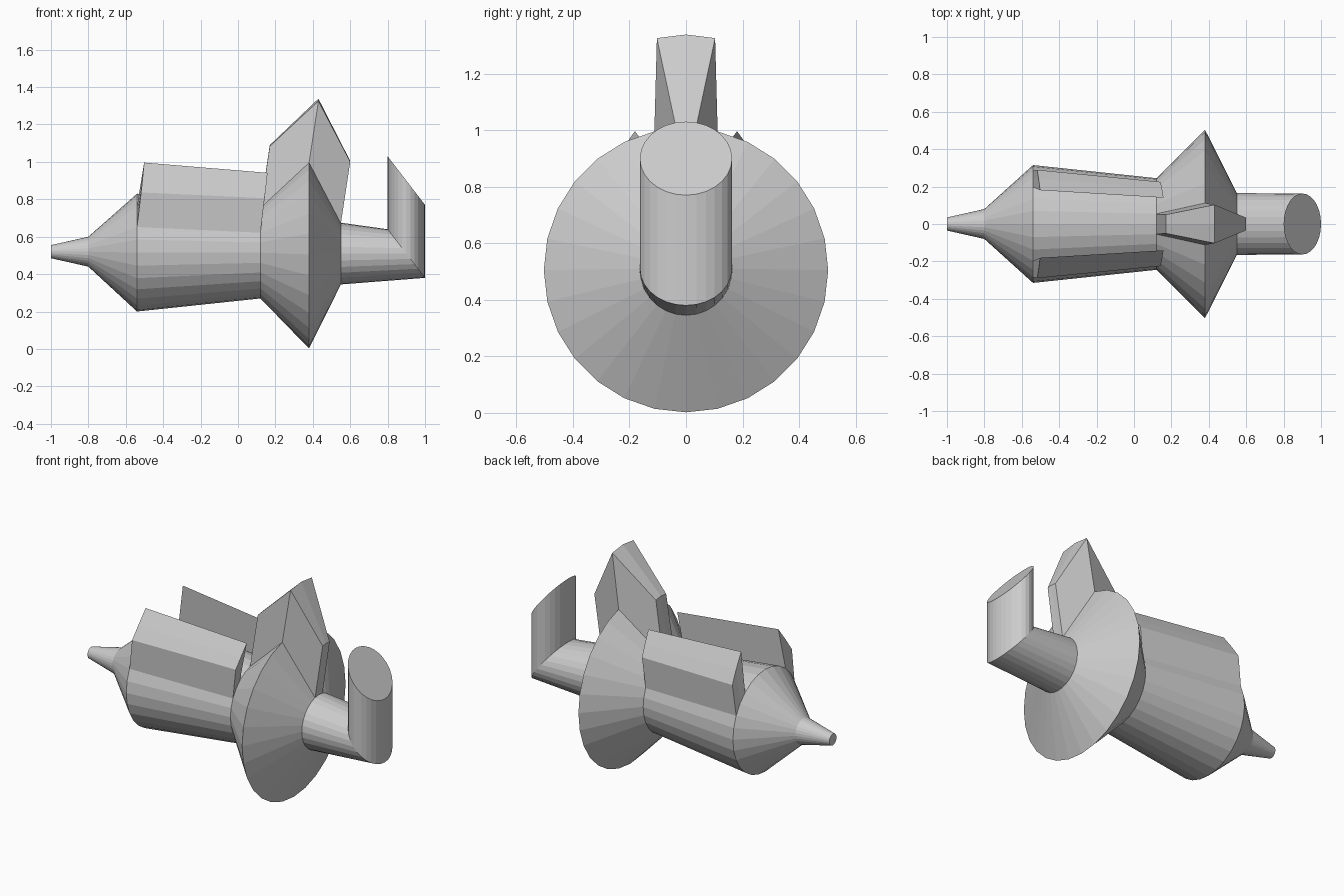
import bpy, bmesh
from math import sin, cos, pi

if "Cube" in bpy.data.objects:
    bpy.data.objects.remove(bpy.data.objects["Cube"])

N = 28
# straight body stations: (x, radius, centre height)
STATIONS = [(-1, .035, .52), (-.8, .08, .52), (-.54, .315, .515),
            (.12, .245, .515), (.38, .503, .505), (.55, .165, .51)]
bm = bmesh.new()


def ring(f):
    return [bm.verts.new(f(2 * pi * k / N)) for k in range(N)]


rings = [ring(lambda a, x=x, r=r, c=c: (x, r * sin(a), c + r * cos(a)))
         for x, r, c in STATIONS]
# mitred elbow and upright pipe end
for z in (.51, .90):
    rings.append(ring(lambda a: (.9 - .1 * cos(a), .163 * sin(a), z + .13 * cos(a))))

skin = {}
for i in range(len(rings) - 1):
    for k in range(N):
        j = (k + 1) % N
        skin[i, k] = bm.faces.new((rings[i][k], rings[i][j],
                                   rings[i + 1][j], rings[i + 1][k]))
bm.faces.new(rings[0])
bm.faces.new(rings[-1])


def raise_patch(rows, cols, move):
    """Pull a patch of skin faces upward; move(point, column) gives the new point."""
    top = {(i, k): bm.verts.new(move(rings[i][k % N].co, k))
           for i in range(rows[0], rows[1] + 1) for k in range(cols[0], cols[1] + 1)}
    base = lambda i, k: rings[i][k % N]
    for i in range(*rows):
        for k in range(*cols):
            bm.faces.new((top[i, k], top[i, k + 1], top[i + 1, k + 1], top[i + 1, k]))
        for k in cols:
            bm.faces.new((base(i, k), base(i + 1, k), top[i + 1, k], top[i, k]))
    for i in rows:
        for k in range(*cols):
            bm.faces.new((base(i, k), base(i, k + 1), top[i, k + 1], top[i, k]))
    bmesh.ops.delete(bm, geom=[skin[i, k % N] for i in range(*rows)
                               for k in range(*cols)], context='FACES')


# central fin
raise_patch((3, 5), (-1, 1), lambda p, k: (p.x + .05, p.y * .92, p.z + .33))

# two shoulder blocks
LIFT = {3: (.038, .92, .235), 4: (.03, .98, .2), 5: (.022, 1.02, .185)}


def shoulder(p, k):
    dx, sy, dz = LIFT[abs(k)]
    return (p.x + dx, p.y * sy, p.z + dz)


raise_patch((2, 3), (3, 5), shoulder)
raise_patch((2, 3), (-5, -3), shoulder)

bmesh.ops.recalc_face_normals(bm, faces=bm.faces[:])
mesh = bpy.data.meshes.new("finned_body")
bm.to_mesh(mesh)
bm.free()
bpy.context.collection.objects.link(bpy.data.objects.new("finned_body", mesh))
